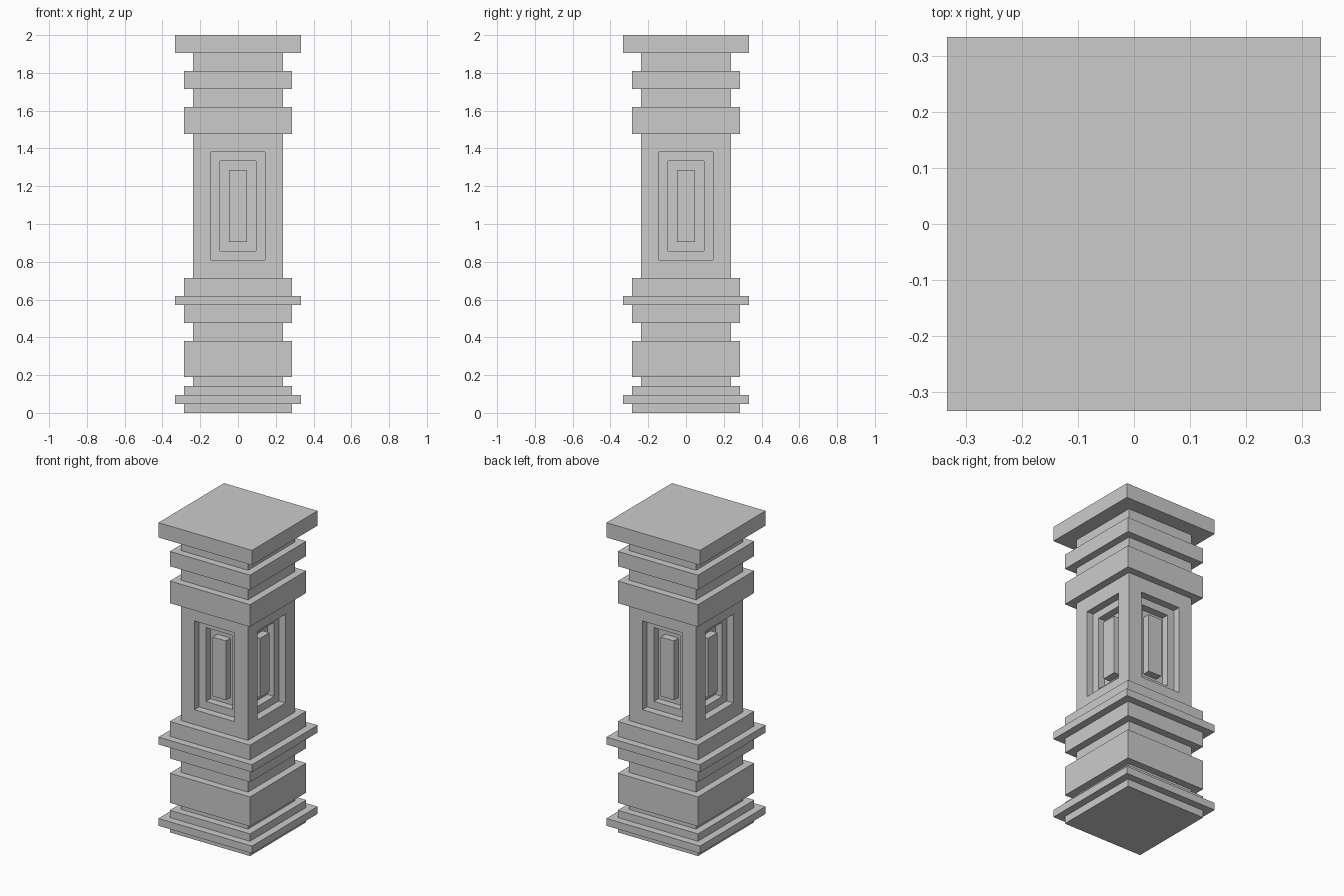
import bpy
import bmesh

if "Cube" in bpy.data.objects:
    bpy.data.objects.remove(bpy.data.objects["Cube"])

U = 2 / 42  # the whole pillar sits on a grid 42 units tall

CORNERS = ((-1, -1), (1, -1), (1, 1), (-1, 1))


def square_tower(name, profile, cap_bottom=False, cap_top=False, decorate=None):
    """Sweep a (half width, height) profile around a square; ends open unless capped."""
    bm = bmesh.new()
    rings = [[bm.verts.new((sx * r * U, sy * r * U, z * U)) for sx, sy in CORNERS]
             for r, z in profile]
    for a, b in zip(rings, rings[1:]):
        for i in range(4):
            j = (i + 1) % 4
            bm.faces.new((a[i], a[j], b[j], b[i]))
    if cap_bottom:
        bm.faces.new(rings[0][::-1])
    if cap_top:
        bm.faces.new(rings[-1])
    bm.normal_update()
    if decorate:
        decorate(bm)
    mesh = bpy.data.meshes.new(name)
    bm.to_mesh(mesh)
    bm.free()
    obj = bpy.data.objects.new(name, mesh)
    bpy.context.collection.objects.link(obj)
    return obj


def steps(bands, z):
    """Turn (half width, thickness) bands into a stepped profile starting at z."""
    points = []
    for r, h in bands:
        points += [(r, z), (r, z + h)]
        z += h
    return points


def sunk_panels(bm):
    """Two stepped recesses with a raised bar in the middle, on each side face."""
    faces = list(bm.faces)
    for border, depth in ((2, -1), (1, -1), (1, 1)):
        bmesh.ops.inset_individual(bm, faces=faces, thickness=border * U,
                                   use_even_offset=True)
        bm.normal_update()
        bmesh.ops.inset_individual(bm, faces=faces, thickness=0, depth=depth * U)
        bm.normal_update()


# Moulded base, ending in the ledge around the shaft
base = [(6, 1), (7, 1), (6, 1), (5, 1), (6, 4), (5, 2), (6, 2), (7, 1), (6, 2)]
square_tower("base", steps(base, 0) + [(5, 15)], cap_bottom=True)

# Shaft with a sunk panel on all four sides
square_tower("shaft", [(5, 15), (5, 31)], decorate=sunk_panels)

# Moulded capital with the wide top slab
capital = [(6, 3), (5, 2), (6, 2), (5, 2), (7, 2)]
square_tower("capital", [(5, 31)] + steps(capital, 31), cap_top=True)
